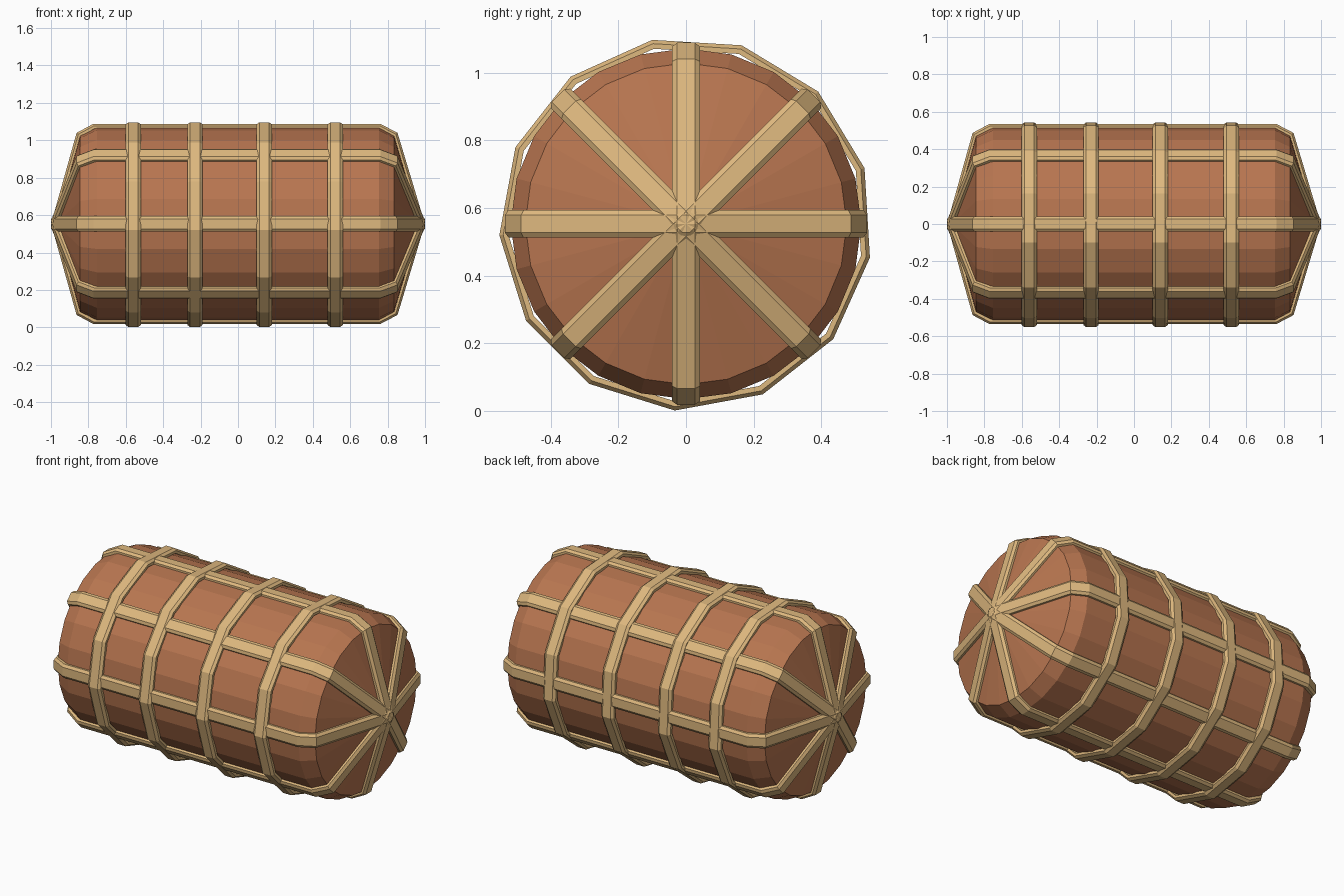
import bpy, bmesh
from math import sin, cos, pi, radians
from mathutils import Vector

if "Cube" in bpy.data.objects:
    bpy.data.objects.remove(bpy.data.objects["Cube"])

CZ = 0.553  # height of the long axis


def material(name, rgb):
    m = bpy.data.materials.new(name)
    m.diffuse_color = (*rgb, 1)
    m.use_nodes = True
    m.node_tree.nodes["Principled BSDF"].inputs["Base Color"].default_value = m.diffuse_color
    return m


CLAY = material("brown_wrap", (0.48, 0.18, 0.08))
STRAW = material("tan_strap", (0.73, 0.48, 0.21))


def loft(name, rings, closed, mat):
    """Skin rings of points; closed joins the last ring to the first."""
    bm = bmesh.new()
    vs = [[bm.verts.new(p) for p in r] for r in rings]
    n, k = len(vs), len(vs[0])
    for i in range(n if closed else n - 1):
        a, b = vs[i], vs[(i + 1) % n]
        for j in range(k):
            bm.faces.new((a[j], a[(j + 1) % k], b[(j + 1) % k], b[j]))
    bmesh.ops.remove_doubles(bm, verts=bm.verts, dist=1e-5)
    bmesh.ops.recalc_face_normals(bm, faces=bm.faces)
    me = bpy.data.meshes.new(name)
    bm.to_mesh(me)
    bm.free()
    me.materials.append(mat)
    ob = bpy.data.objects.new(name, me)
    bpy.context.collection.objects.link(ob)
    ob.location.z = CZ
    return ob


# strap cross-section: (sideways, outward), chamfered on the outside
SECTION = [(-.041, -.013), (-.041, .002), (-.026, .013),
           (.026, .013), (.041, .002), (.041, -.013)]


def band(name, path, u, v, side):
    """Closed strap following a counter-clockwise 2D path in the u-v plane."""
    rings, n = [], len(path)
    for i in range(n):
        p, a, b = Vector(path[i]), Vector(path[i - 1]), Vector(path[(i + 1) % n])
        d1, d2 = (p - a).normalized(), (b - p).normalized()
        n1, n2 = Vector((d1.y, -d1.x)), Vector((d2.y, -d2.x))
        miter = (n1 + n2) / (1 + n1.dot(n2))
        ring = []
        for s, o in SECTION:
            q = p + miter * o
            ring.append(u * q.x + v * q.y + side * s)
        rings.append(ring)
    return loft(name, rings, True, STRAW)


# wrapped body: cylinder with chamfered shoulders and shallow cone ends
PROFILE = [(-.975, 0), (-.845, .475), (-.755, .518),
           (.755, .518), (.835, .475), (.975, 0)]
loft("body", [[(x, r * cos(2 * pi * j / 24), r * sin(2 * pi * j / 24))
               for j in range(24)] for x, r in PROFILE], False, CLAY)

# four lengthwise straps, each looping over both ends
X = Vector((1, 0, 0))
half = [(.986, 0), (.842, .478), (.758, .522), (-.77, .522), (-.852, .478)]
loop = half + [(-.986, 0)] + [(x, -r) for x, r in reversed(half[1:])]
for i in range(4):
    a = i * pi / 4
    v = Vector((0, cos(a), sin(a)))
    band(f"long_strap_{i + 1}", loop, X, v, X.cross(v))

# four thirteen-sided hoops around the body
hoop = [(.539 * cos(radians(100.4) + 2 * pi * k / 13),
         .539 * sin(radians(100.4) + 2 * pi * k / 13)) for k in range(13)]
for i, x in enumerate((-.56, -.23, .14, .52)):
    ob = band(f"hoop_{i + 1}", hoop, Vector((0, 1, 0)), Vector((0, 0, 1)), X)
    ob.location.x = x
